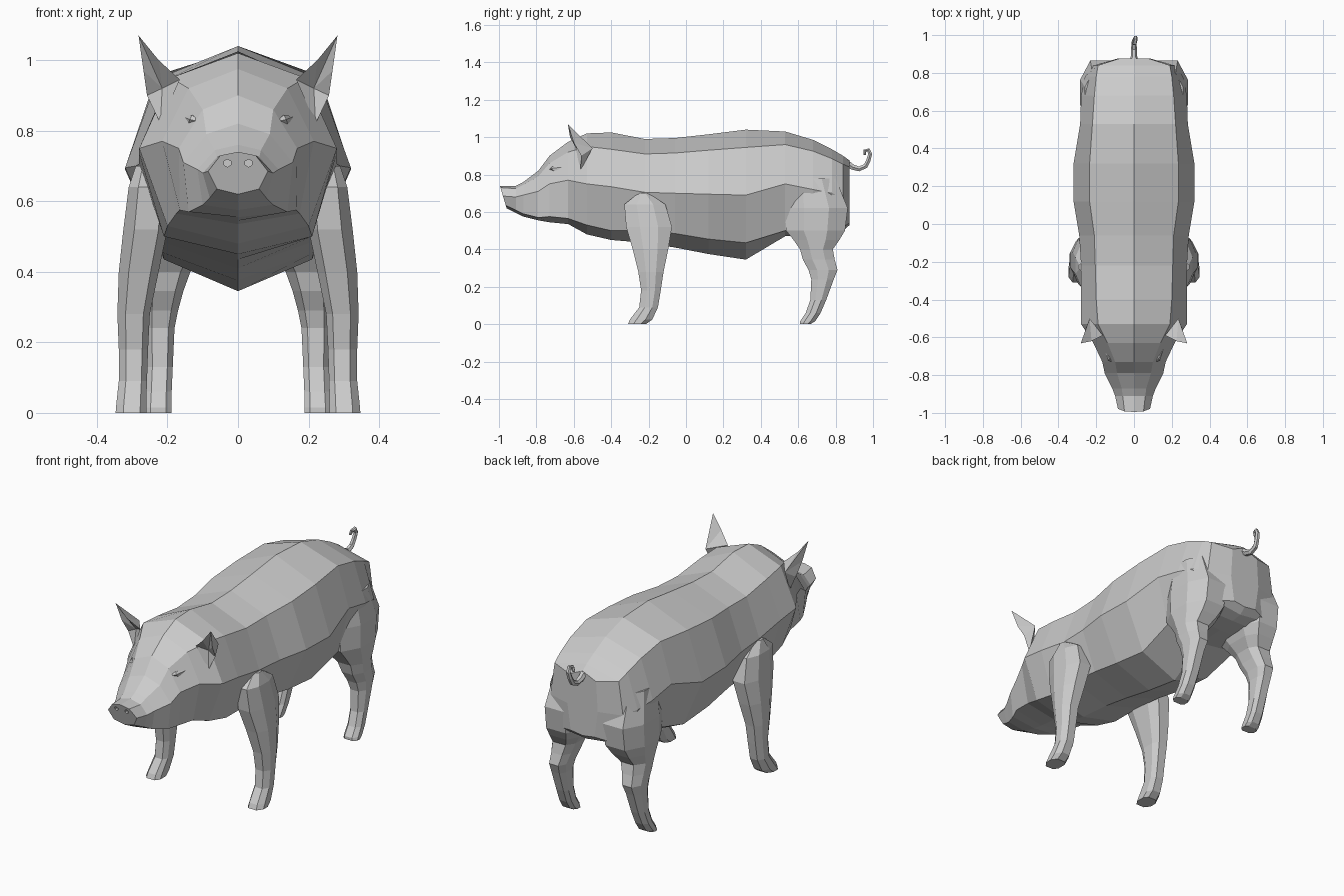
import bpy, bmesh, math
from mathutils import Vector

def material(name, v):
    m = bpy.data.materials.new(name)
    m.diffuse_color = (v, v, v, 1)
    return m

GREY = material("pale grey", 0.6)

def make(name, verts, faces, mat=GREY):
    bm = bmesh.new()
    vs = [bm.verts.new(v) for v in verts]
    for f in faces:
        bm.faces.new([vs[i] for i in f])
    bmesh.ops.recalc_face_normals(bm, faces=bm.faces)
    me = bpy.data.meshes.new(name)
    bm.to_mesh(me)
    bm.free()
    me.materials.append(mat)
    ob = bpy.data.objects.new(name, me)
    bpy.context.collection.objects.link(ob)
    return ob

def loft(name, rings):
    """Skin a list of equal closed rings and cap both ends."""
    n = len(rings[0])
    verts = [p for r in rings for p in r]
    faces = [(k*n + i, k*n + (i+1) % n, (k+1)*n + (i+1) % n, (k+1)*n + i)
             for k in range(len(rings)-1) for i in range(n)]
    faces += [tuple(range(n)), tuple(range((len(rings)-1)*n, len(rings)*n))]
    return make(name, verts, faces)

# Body sections: y, top z, shoulder x z, flank x z, lower x z, bottom z
head = [
    (-.995, .74, .05, .73, .085, .685, .06, .635, .62),
    (-.91, .74, .06, .725, .10, .68, .08, .61, .595),
    (-.87, .76, .065, .745, .115, .69, .10, .59, .575),
    (-.79, .82, .09, .79, .155, .71, .14, .57, .555),
    (-.73, .90, .10, .86, .168, .75, .165, .575, .545),
    (-.63, .975, .14, .92, .215, .77, .175, .565, .535),
    (-.53, 1.02, .19, .95, .28, .75, .20, .53, .48),
]
trunk = [
    (-.40, 1.025, .20, .935, .28, .735, .21, .50, .45),
    (-.22, .99, .205, .91, .28, .705, .21, .50, .435),
    (-.06, .995, .21, .915, .29, .70, .21, .485, .41),
    (.12, 1.015, .235, .93, .32, .695, .215, .455, .375),
    (.32, 1.04, .235, .945, .32, .69, .21, .435, .345),
    (.53, 1.03, .22, .96, .285, .75, .22, .50, .47),
    (.68, .985, .21, .925, .28, .72, .20, .49, .48),
    (.78, .935, .20, .885, .26, .70, .18, .49, .49),
    (.84, .90, .19, .855, .215, .68, .17, .52, .50),
    (.875, .875, .08, .84, .09, .68, .07, .54, .53),
]

rings = []
for y, zt, xs, zs, xm, zm, xl, zl, zb in head + trunk:
    lean = .3 if y < -.95 else 0          # tilted snout disc
    half = [(xs, zs), (xm, zm), (xl, zl)]
    pts = [(0, zt)] + half + [(0, zb)] + [(-x, z) for x, z in reversed(half)]
    rings.append([(x, y + lean*(zt - z), z) for x, z in pts])
body = loft("body", rings)

# Nostrils cut into the snout disc
for s in (-1, 1):
    bpy.ops.mesh.primitive_cylinder_add(vertices=6, radius=.011, depth=.03,
                                        location=(s*.03, -.985, .708),
                                        rotation=(math.radians(90), 0, 0))
    cutter = bpy.context.object
    cutter.name = "nostril_cutter"
    cutter.data.materials.append(GREY)
    cutter.hide_render = True
    cutter.hide_viewport = True
    mod = body.modifiers.new("nostril", 'BOOLEAN')
    mod.operation = 'DIFFERENCE'
    mod.object = cutter

# Leg sections: z, front y, back y, inner x, outer x
front_leg = [
    (.70, -.255, -.20, .21, .29), (.64, -.33, -.11, .20, .31),
    (.52, -.32, -.075, .20, .325), (.40, -.285, -.095, .225, .338),
    (.28, -.255, -.12, .25, .342), (.18, -.24, -.135, .255, .338),
    (.09, -.25, -.15, .258, .338), (.025, -.30, -.18, .26, .345),
    (0, -.31, -.215, .26, .347),
]
hind_leg = [
    (.78, .55, .80, .10, .26), (.62, .53, .865, .07, .285),
    (.50, .535, .85, .075, .285), (.45, .575, .82, .10, .28),
    (.40, .61, .785, .135, .275), (.345, .625, .795, .155, .27),
    (.29, .655, .81, .17, .268), (.24, .67, .79, .18, .265),
    (.13, .665, .75, .185, .262), (.06, .64, .72, .188, .265),
    (.015, .61, .69, .188, .268), (0, .61, .665, .188, .268),
]

def leg_ring(row, s):
    z, y0, y1, x0, x1 = row
    cx, cy, rx, ry = (x0+x1)/2, (y0+y1)/2, (x1-x0)/2, (y1-y0)/2
    shape = [(1, -.4), (1, .4), (.5, 1), (-.6, 1),
             (-1, .5), (-1, -.5), (-.6, -1), (.5, -1)]
    return [(s*(cx + a*rx), cy + b*ry, z) for a, b in shape]

for s, side in ((1, "left"), (-1, "right")):
    for name, rows in (("front_leg", front_leg), ("hind_leg", hind_leg)):
        loft(f"{name}_{side}", [leg_ring(r, s) for r in rows])

    # Cupped ear: rim, hollow and pointed tip
    ear = [(.165, -.59, .945), (.22, -.565, .82), (.258, -.56, .90),
           (.268, -.60, .97), (.282, -.632, 1.07), (.225, -.62, 1.0),
           (.215, -.555, .92), (.235, -.50, .94)]
    make(f"ear_{side}", [(s*x, y, z) for x, y, z in ear],
         [(0, 1, 6), (1, 2, 6), (2, 3, 6), (3, 4, 6), (4, 5, 6), (5, 0, 6),
          (0, 7, 1), (1, 7, 2), (2, 7, 3), (3, 7, 4), (4, 7, 5), (5, 7, 0)])

    # Almond eye with upper and lower lid points
    eye = [(.108, -.735, .825), (.13, -.712, .845), (.158, -.66, .84),
           (.142, -.70, .815), (.137, -.722, .832), (.11, -.68, .83)]
    make(f"eye_{side}", [(s*x, y, z) for x, y, z in eye],
         [(i, (i+1) % 4, c) for i in range(4) for c in (4, 5)])

# Curly tail: square tube swept along a path (x, y, z, radius)
path = [(0, .855, .865, .02), (0, .89, .84, .017), (0, .925, .83, .015),
        (0, .96, .845, .014), (.004, .975, .875, .013), (.008, .985, .91, .012),
        (.008, .975, .932, .011), (.004, .957, .928, .01), (-.004, .955, .905, .008)]
tail = []
for i, (x, y, z, r) in enumerate(path):
    a, b = Vector(path[max(i-1, 0)][:3]), Vector(path[min(i+1, len(path)-1)][:3])
    t = (b - a).normalized()
    u = Vector((1, 0, 0))
    v = t.cross(u).normalized()
    tail.append([Vector((x, y, z)) + r*(math.cos(k*math.pi/3)*u + math.sin(k*math.pi/3)*v)
                 for k in range(6)])
loft("tail", tail)
